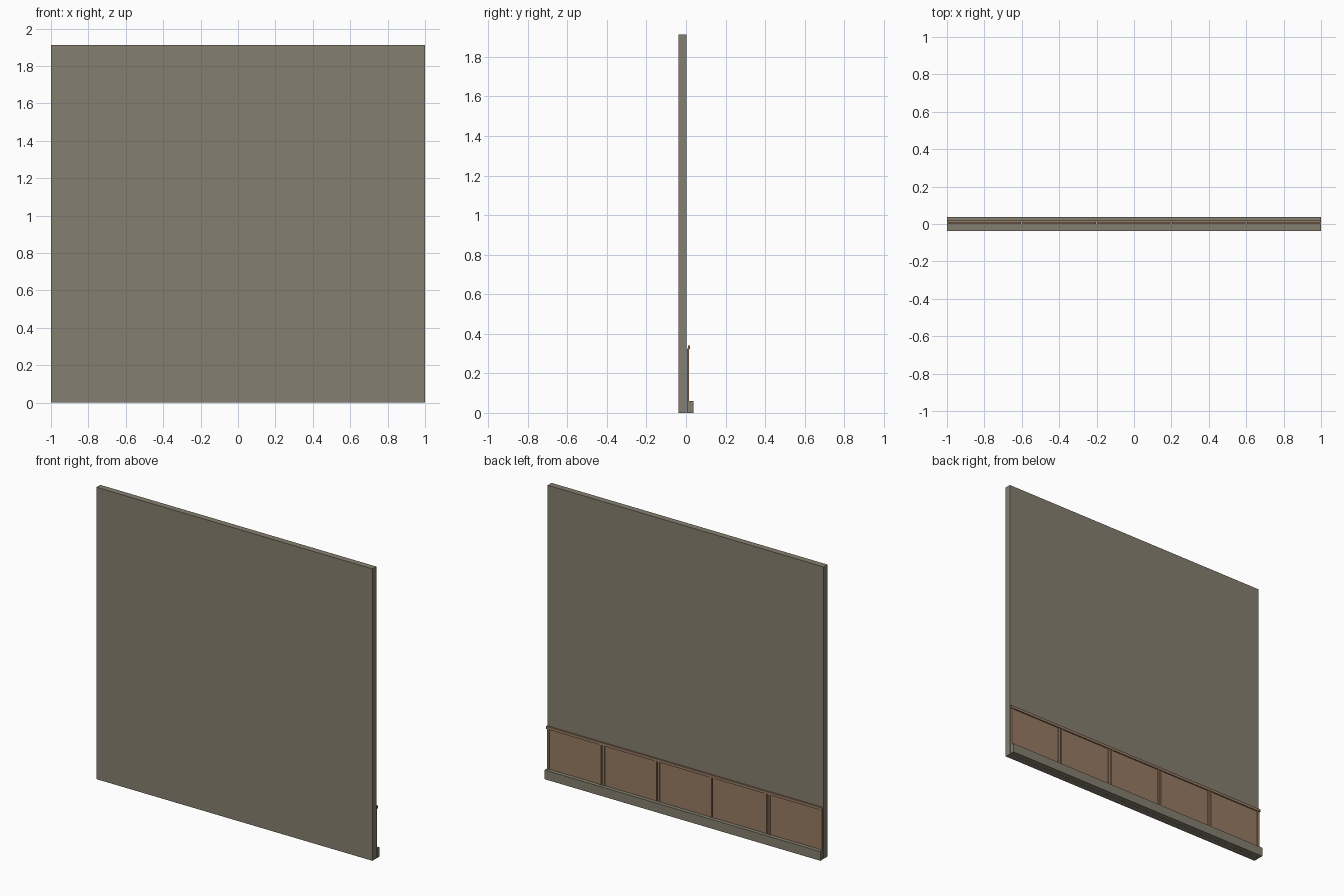
import bpy

if "Cube" in bpy.data.objects:
    bpy.data.objects.remove(bpy.data.objects["Cube"])


def material(name, color):
    m = bpy.data.materials.new(name)
    m.diffuse_color = (*color, 1)
    m.use_nodes = True
    m.node_tree.nodes["Principled BSDF"].inputs["Base Color"].default_value = m.diffuse_color
    return m


GREY = material("warm grey", (0.235, 0.212, 0.163))
WOOD = material("brown wood", (0.31, 0.195, 0.125))


def box(name, x, y, z, mat):
    """Box from (min, max) ranges."""
    xs, ys, zs = x, y, z
    v = [(a, b, c) for a in xs for b in ys for c in zs]
    f = [(0, 1, 3, 2), (4, 6, 7, 5), (0, 4, 5, 1),
         (2, 3, 7, 6), (0, 2, 6, 4), (1, 5, 7, 3)]
    me = bpy.data.meshes.new(name)
    me.from_pydata(v, [], f)
    me.materials.append(mat)
    ob = bpy.data.objects.new(name, me)
    bpy.context.collection.objects.link(ob)
    return ob


# wall slab and skirting board
box("wall", (-1, 1), (-0.037, 0.003), (0, 1.912), GREY)
box("skirting_board", (-1, 1), (0.008, 0.037), (0, 0.06), GREY)

# rail capping the panelling
box("top_rail", (-1, 1), (0.009, 0.020), (0.322, 0.34), WOOD)

# five panel modules, each with a stile either side and a thin gap between
for i in range(5):
    c = -0.8 + 0.4 * i
    box(f"panel_{i + 1}", (c - 0.18, c + 0.18), (0.004, 0.012), (0.0, 0.325), WOOD)
    for s, side in ((-1, "left"), (1, "right")):
        a, b = sorted((c + s * 0.18, c + s * 0.196))
        box(f"stile_{i + 1}_{side}", (a, b), (0.004, 0.016), (0.0, 0.325), WOOD)
